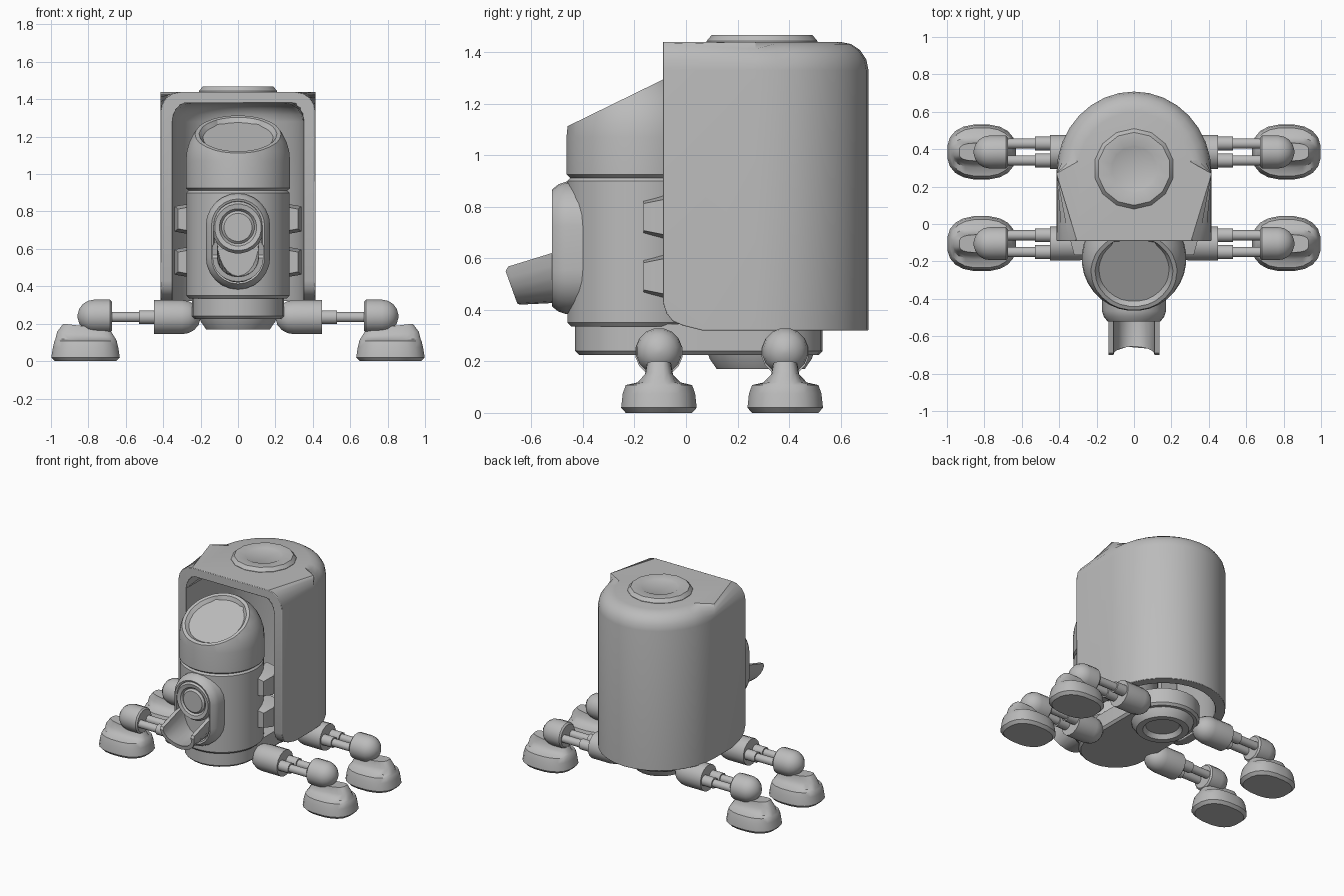
import bpy, bmesh
from math import sin, cos, pi, copysign
from mathutils import Vector

if "Cube" in bpy.data.objects:
    bpy.data.objects.remove(bpy.data.objects["Cube"])

grey = bpy.data.materials.new("plain_grey")
grey.use_nodes = True
grey.diffuse_color = (0.5, 0.5, 0.5, 1)
grey.node_tree.nodes["Principled BSDF"].inputs["Base Color"].default_value = (0.5, 0.5, 0.5, 1)


def finish(name, bm):
    bmesh.ops.recalc_face_normals(bm, faces=bm.faces)
    mesh = bpy.data.meshes.new(name)
    bm.to_mesh(mesh)
    bm.free()
    mesh.materials.append(grey)
    ob = bpy.data.objects.new(name, mesh)
    bpy.context.collection.objects.link(ob)
    return ob


def smooth(ob, angle=0.6):
    bpy.ops.object.select_all(action='DESELECT')
    ob.select_set(True)
    bpy.context.view_layer.objects.active = ob
    bpy.ops.object.shade_smooth_by_angle(angle=angle)
    return ob


def loft_mesh(rings, caps=True):
    """Skin a list of equal closed rings."""
    bm = bmesh.new()
    rows = [[bm.verts.new(p) for p in ring] for ring in rings]
    n = len(rows[0])
    for a, b in zip(rows, rows[1:]):
        for i in range(n):
            j = (i + 1) % n
            bm.faces.new((a[i], a[j], b[j], b[i]))
    if caps:
        bm.faces.new(rows[0])
        bm.faces.new(rows[-1])
    return bm


def loft(name, rings, angle=0.6):
    return smooth(finish(name, loft_mesh(rings)), angle)


def circle(r, h, axis, loc, n):
    """Ring of radius r at distance h along an axis."""
    pts = []
    for i in range(n):
        a = 2 * pi * (i + 0.5) / n
        u, v = r * cos(a), r * sin(a)
        p = {'x': (h, u, v), 'y': (u, h, v), 'z': (u, v, h)}[axis]
        pts.append(Vector(p) + Vector(loc))
    return pts


def lathe(name, profile, axis='z', loc=(0, 0, 0), n=24):
    return loft(name, [circle(r, h, axis, loc, n) for r, h in profile])


def dome(r, h, depth, steps=4):
    """Profile points curving from the rim towards the pole."""
    return [(r * cos(i * pi / 2 / (steps + 0.3)), h + depth * sin(i * pi / 2 / (steps + 0.3)))
            for i in range(steps + 1)]


def boolean(ob, cutter):
    cutter.hide_render = True
    mod = ob.modifiers.new("cut", 'BOOLEAN')
    mod.object, mod.solver = cutter, 'EXACT'
    bpy.context.view_layer.objects.active = ob
    bpy.ops.object.modifier_apply(modifier=mod.name)
    bpy.data.objects.remove(cutter)


# Back shell: D-shaped block, rounded on top, hollowed from the front and below
def d_block(name, half, front, back, low, high, round_):
    plan = [(half, front)]
    plan += [(half * cos(pi * i / 16), 0.27 + (back - 0.27) * sin(pi * i / 16)) for i in range(17)]
    plan += [(-half, front)]
    bm = loft_mesh([[(x, y, z) for x, y in plan] for z in (low, high)])
    edges = [e for e in bm.edges if all(v.co.z > high - 0.001 for v in e.verts)
             and not all(v.co.y < front + 0.001 for v in e.verts)]
    bmesh.ops.bevel(bm, geom=edges, offset=round_, segments=4, profile=0.5, affect='EDGES')
    return finish(name, bm)


shell = d_block("back_shell", 0.415, -0.09, 0.708, 0.32, 1.44, 0.11)
boolean(shell, d_block("cavity_cutter", 0.35, -0.3, 0.64, 0.1, 1.38, 0.1))
corner = [(-0.2, 0.2), (-0.2, 0.43), (-0.09, 0.43), (-0.075, 0.385), (-0.05, 0.355),
          (-0.01, 0.338), (0.07, 0.318), (0.07, 0.2)]
boolean(shell, finish("corner_cutter", loft_mesh([[(x, y, z) for y, z in corner] for x in (-1, 1)])))
rim = shell.modifiers.new("rim", 'BEVEL')
rim.width, rim.segments, rim.limit_method, rim.angle_limit = 0.014, 2, 'ANGLE', 1.0
smooth(shell)

# Lid on top of the shell
lathe("top_lid", [(0.215, 1.42), (0.215, 1.443), (0.195, 1.467), (0.13, 1.467), (0.12, 1.462)],
      loc=(0, 0.295, 0), n=14)

# Trunk
MID = (0, -0.185, 0)
lathe("trunk", [(0.262, 0.335), (0.276, 0.35), (0.276, 0.9), (0.262, 0.915)], loc=MID, n=32)

# Head: dome sliced by a slanted plane, with a sunken lens
bm = loft_mesh([circle(r, h, 'z', MID, 32) for r, h in
                [(0.265, 0.912), (0.28, 0.925)] + dome(0.28, 1.07, 0.28, 8)])
normal = Vector((0, -0.44, 0.9)).normalized()
cut = bmesh.ops.bisect_plane(bm, geom=bm.verts[:] + bm.edges[:] + bm.faces[:],
                             plane_co=(0, -0.26, 1.21), plane_no=normal, clear_outer=True)
rim_edges = [g for g in cut["geom_cut"] if isinstance(g, bmesh.types.BMEdge)]
lens = bmesh.ops.contextual_create(bm, geom=rim_edges)["faces"]
bmesh.ops.inset_region(bm, faces=lens, thickness=0.022, depth=0)
bmesh.ops.inset_region(bm, faces=lens, thickness=0.02, depth=-0.022)
smooth(finish("head", bm), 0.45)


# Stadium rings used by the base and the mouth plate
def stadium(r, half, n=12):
    pts = [(r * cos(pi * i / n), half + r * sin(pi * i / n)) for i in range(n + 1)]
    return pts + [(-x, -y) for x, y in pts]


# Base under trunk and shell, with round foot nozzle
loft("base", [[(x, y + 0.05, z) for x, y in stadium(r, 0.235)]
              for r, z in ((0.23, 0.225), (0.245, 0.24), (0.245, 0.345))])
lathe("base_nozzle", [(0.21, 0.24), (0.2, 0.21), (0.172, 0.17), (0.13, 0.17), (0.11, 0.2)],
      loc=(0, 0.29, 0))

# Mouth plate with recess, ring and button
loft("mouth_plate", [[(x, y, z + 0.64) for x, z in stadium(r, 0.085)] for r, y in
                     ((0.172, -0.3), (0.172, -0.465), (0.162, -0.495), (0.142, -0.52),
                      (0.13, -0.515), (0.125, -0.465))])
lathe("mouth_ring", [(0.135, -0.46), (0.14, -0.5), (0.125, -0.52), (0.1, -0.515), (0.085, -0.495)],
      'y', (0, 0, 0.715))
lathe("mouth_button", [(0.088, -0.47), (0.088, -0.505), (0.075, -0.517)], 'y', (0, 0, 0.715))


# Half-pipe chute
def chute_ring(rim_y, rim_z, low_y, low_z, n=12):
    outer, inner = [], []
    for i in range(n + 1):
        a = pi * i / n
        s = sin(a)
        y = rim_y + (low_y - rim_y) * s
        outer.append((0.136 * cos(a), y, rim_z + (low_z - rim_z) * s))
        inner.append((0.11 * cos(a), y, rim_z + (low_z + 0.026 - rim_z) * s))
    return outer + inner[::-1]


loft("chute", [chute_ring(-0.44, 0.645, -0.44, 0.43), chute_ring(-0.69, 0.568, -0.645, 0.42),
               chute_ring(-0.7, 0.55, -0.655, 0.425)])

# Side knobs joining trunk and shell
for side in (-1, 1):
    for z in (0.53, 0.76):
        loft("side_knob", [[(side * (0.275 + sx * hx), y, z + sz * hz)
                            for sx, sz in ((-1, -1), (1, -0.75), (1, 0.75), (-1, 1))]
                           for y, hx, hz in ((-0.165, 0.045, 0.07), (-0.09, 0.065, 0.09),
                                             (0.03, 0.065, 0.09))], 0.3)


# Foot: flattened pad narrowing into an ankle ridge
def foot_ring(cx, rx, ry, z, side, y, tilt=0, power=0.8, n=20):
    pts = []
    for i in range(n):
        a = 2 * pi * (i + 0.5) / n
        c, s = cos(a), sin(a)
        u = copysign(abs(c) ** power, c)
        v = copysign(abs(s) ** power, s)
        pts.append((side * (cx + rx * u), y + ry * v, z + tilt * u))
    return pts


# Four legs
for side in (-1, 1):
    for y in (-0.105, 0.385):
        hip = [(0.093, 0.45), (0.093, 0.3)] + [(r, 0.3 - h) for r, h in dome(0.093, 0, 0.1)[1:]]
        lathe("hip", [(r, side * h) for r, h in hip], 'x', (0, y, 0.235), 16)
        for off in (-0.045, 0.045):
            lathe("leg_rod", [(r, side * h) for r, h in
                              ((0.038, 0.4), (0.038, 0.53), (0.028, 0.53), (0.028, 0.72))],
                  'x', (0, y + off, 0.235), 12)
        knob = [(0.08, 0.675), (0.09, 0.685)] + dome(0.09, 0.77, 0.088)
        lathe("ankle_knob", [(r, side * h) for r, h in knob], 'x', (0, y, 0.24), 16)
        loft("foot", [foot_ring(*p[:4], side, y, *p[4:]) for p in (
            (0.815, 0.165, 0.13, 0.0), (0.815, 0.185, 0.148, 0.02), (0.815, 0.176, 0.142, 0.075),
            (0.815, 0.168, 0.13, 0.108), (0.815, 0.163, 0.085, 0.118),
            (0.815, 0.153, 0.055, 0.145, 0.012, 0.6), (0.81, 0.125, 0.048, 0.185, 0.015, 0.6))], 0.7)
